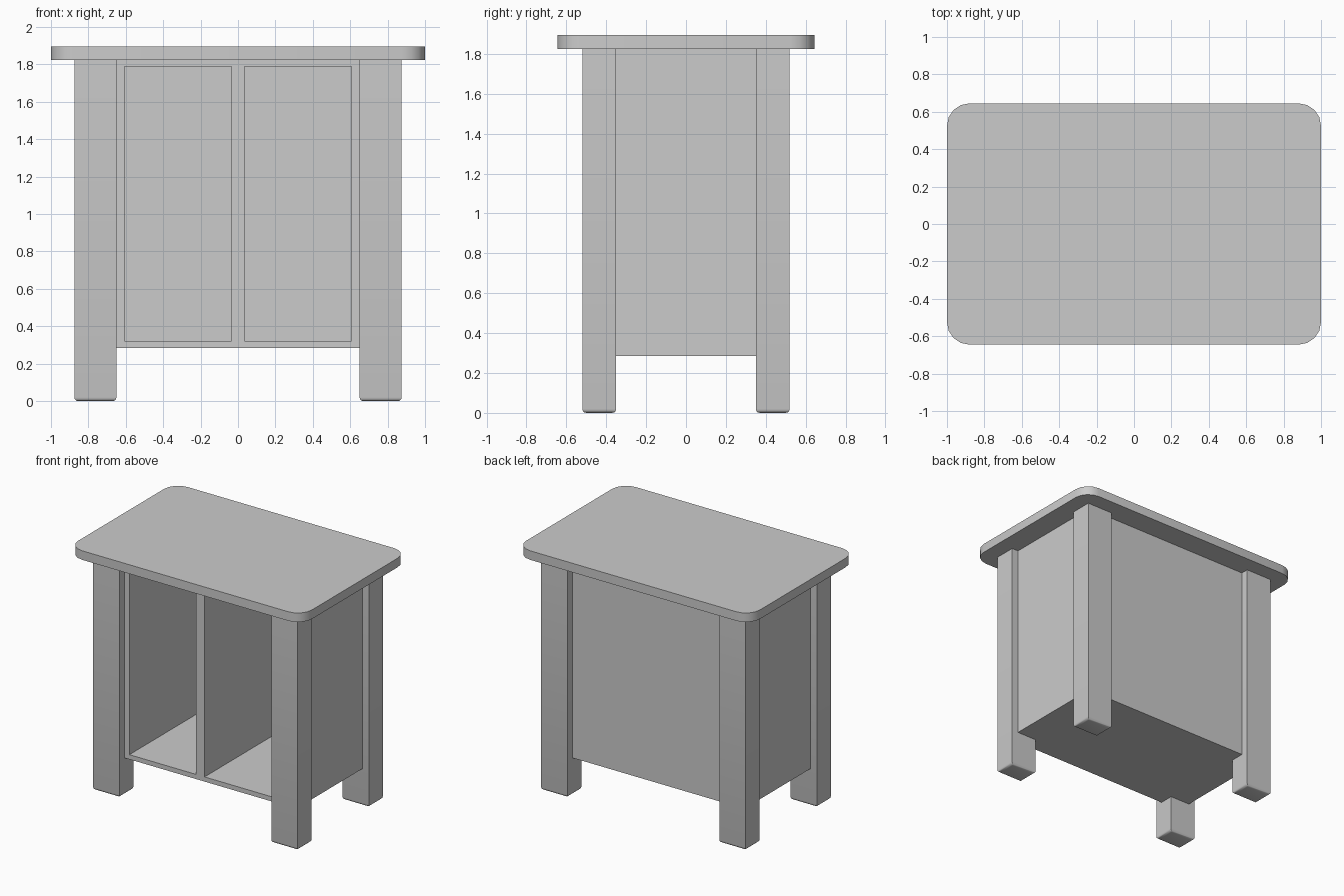
import bpy, bmesh
from mathutils import Vector

if "Cube" in bpy.data.objects:
    bpy.data.objects.remove(bpy.data.objects["Cube"])


def box_bmesh(lo, hi):
    lo, hi = Vector(lo), Vector(hi)
    bm = bmesh.new()
    bmesh.ops.create_cube(bm, size=1)
    bmesh.ops.scale(bm, vec=hi - lo, verts=bm.verts)
    bmesh.ops.translate(bm, vec=(lo + hi) / 2, verts=bm.verts)
    return bm


def finish(bm, name, smooth=None):
    bmesh.ops.recalc_face_normals(bm, faces=bm.faces)
    mesh = bpy.data.meshes.new(name)
    bm.to_mesh(mesh)
    bm.free()
    obj = bpy.data.objects.new(name, mesh)
    bpy.context.collection.objects.link(obj)
    if smooth:
        bpy.ops.object.select_all(action='DESELECT')
        obj.select_set(True)
        bpy.context.view_layer.objects.active = obj
        bpy.ops.object.shade_smooth_by_angle(angle=smooth)
    return obj


# Table top: slab with rounded vertical corners
bm = box_bmesh((-1, -0.645, 1.825), (1, 0.645, 1.895))
upright = [e for e in bm.edges if abs(e.verts[0].co.z - e.verts[1].co.z) > 0.01]
bmesh.ops.bevel(bm, geom=upright, offset=0.12, segments=4, profile=0.5, affect='EDGES')
finish(bm, "table_top", 0.6)

# Legs: square posts with softened feet
for side_x, x_name in ((-1, "left"), (1, "right")):
    for side_y, y_name in ((-1, "front"), (1, "back")):
        xs = sorted((side_x * 0.65, side_x * 0.875))
        ys = sorted((side_y * 0.35, side_y * 0.52))
        bm = box_bmesh((xs[0], ys[0], 0), (xs[1], ys[1], 1.825))
        foot = [e for e in bm.edges if all(v.co.z < 0.01 for v in e.verts)]
        bmesh.ops.bevel(bm, geom=foot, offset=0.02, segments=3, profile=0.5, affect='EDGES')
        finish(bm, f"{y_name}_{x_name}_leg", 0.6)

# Cabinet: front split into two bays between the legs
FRONT = -0.46
bm = box_bmesh((-0.82, FRONT, 0.285), (0.82, 0.46, 1.825))
for x in (-0.643, 0, 0.643):
    bmesh.ops.bisect_plane(bm, geom=bm.verts[:] + bm.edges[:] + bm.faces[:],
                           plane_co=(x, 0, 0), plane_no=(1, 0, 0))
bays = [f for f in bm.faces
        if abs(f.calc_center_median().y - FRONT) < 1e-4 and abs(f.calc_center_median().x) < 0.6]

# Each bay: inset a frame, then push the opening back to the rear wall
bmesh.ops.inset_individual(bm, faces=bays, thickness=0.036, use_even_offset=True)
pushed = bmesh.ops.extrude_discrete_faces(bm, faces=bays)["faces"]
bmesh.ops.translate(bm, vec=(0, 0.88, 0), verts=list({v for f in pushed for v in f.verts}))
bmesh.ops.dissolve_limit(bm, angle_limit=0.01, verts=bm.verts, edges=[
    e for e in bm.edges if all(v.co.y > FRONT + 0.9 or v.co.z < 0.29 for v in e.verts)])
finish(bm, "cabinet")
